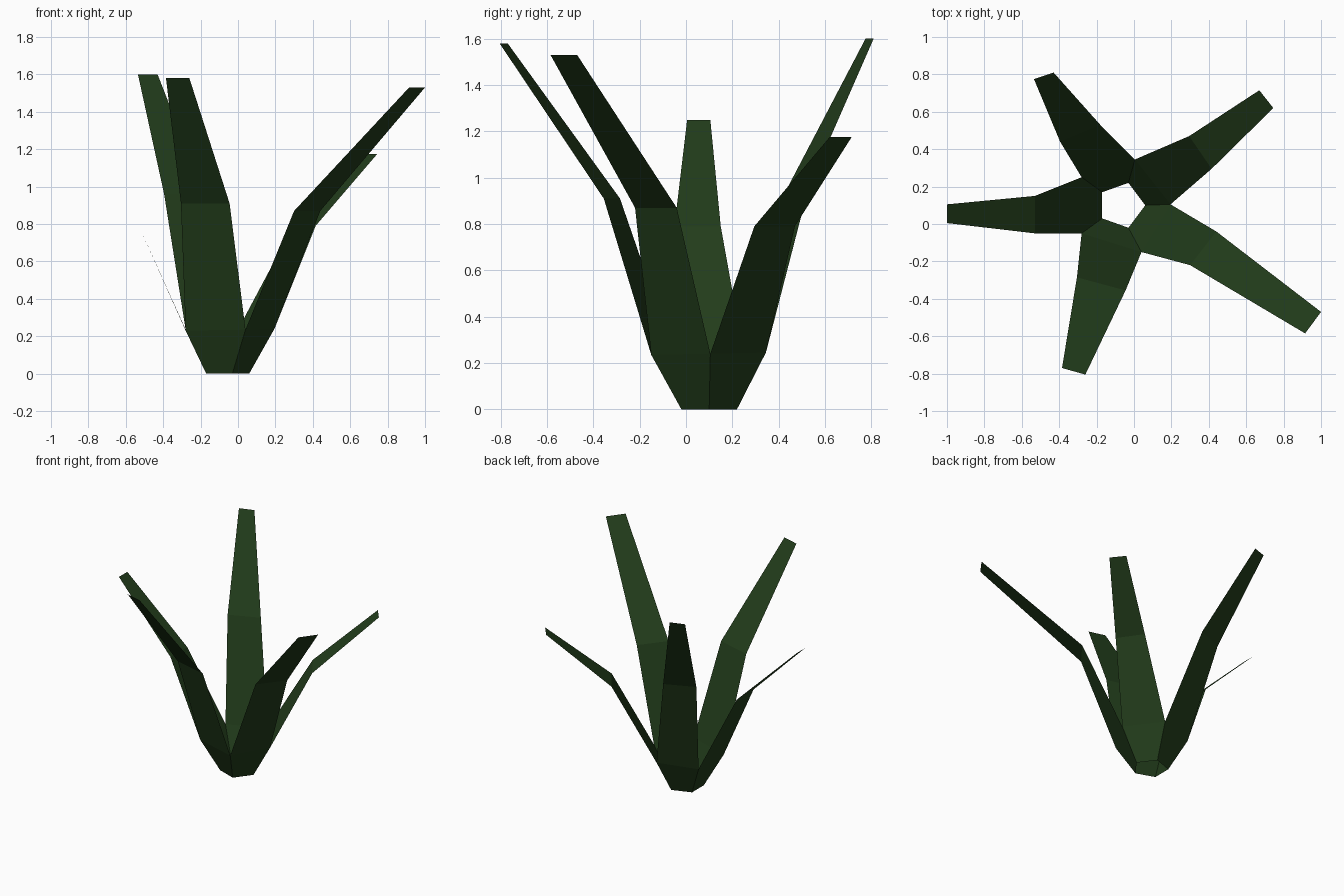
import bpy

green = bpy.data.materials.new("leaf_green")
green.diffuse_color = (0.016, 0.046, 0.011, 1)

# Shared pentagon rings at the foot and at the collar, counter-clockwise from the front left
foot = [(-0.17, 0.03), (-0.03, -0.02), (0.06, 0.10), (-0.03, 0.22), (-0.17, 0.17)]
collar = [(-0.28, -0.05), (0.04, -0.15), (0.195, 0.105), (0.005, 0.345), (-0.28, 0.25)]
collar_z = [0.23, 0.235, 0.24, 0.245, 0.235]

# Each leaf: name, bend edge, bend height, tip edge, tip height
leaves = [
    ("front_leaf", ((-0.305, -0.285), (-0.045, -0.355)), 0.91,
     ((-0.385, -0.77), (-0.26, -0.805)), 1.58),
    ("front_right_leaf", ((0.30, -0.22), (0.44, -0.04)), 0.87,
     ((0.915, -0.585), (1.0, -0.47)), 1.53),
    ("back_right_leaf", ((0.415, 0.295), (0.295, 0.47)), 0.79,
     ((0.745, 0.62), (0.67, 0.715)), 1.175),
    ("back_left_leaf", ((-0.18, 0.53), (-0.395, 0.44)), 0.96,
     ((-0.43, 0.81), (-0.535, 0.775)), 1.60),
    ("left_leaf", ((-0.53, 0.15), (-0.53, -0.05)), 0.79,
     ((-1.0, 0.105), (-1.0, 0.005)), 1.25),
]


def build_leaf(i, name, bend, bend_z, tip, tip_z):
    j = (i + 1) % 5
    verts = [(*foot[i], 0), (*foot[j], 0),
             (*collar[i], collar_z[i]), (*collar[j], collar_z[j])]
    verts += [(*p, bend_z) for p in bend] + [(*p, tip_z) for p in tip]
    faces = [(k, k + 1, k + 3, k + 2) for k in (0, 2, 4)]
    mesh = bpy.data.meshes.new(name)
    mesh.from_pydata(verts, [], faces)
    mesh.materials.append(green)
    bpy.context.collection.objects.link(bpy.data.objects.new(name, mesh))


for i, leaf in enumerate(leaves):
    build_leaf(i, *leaf)
